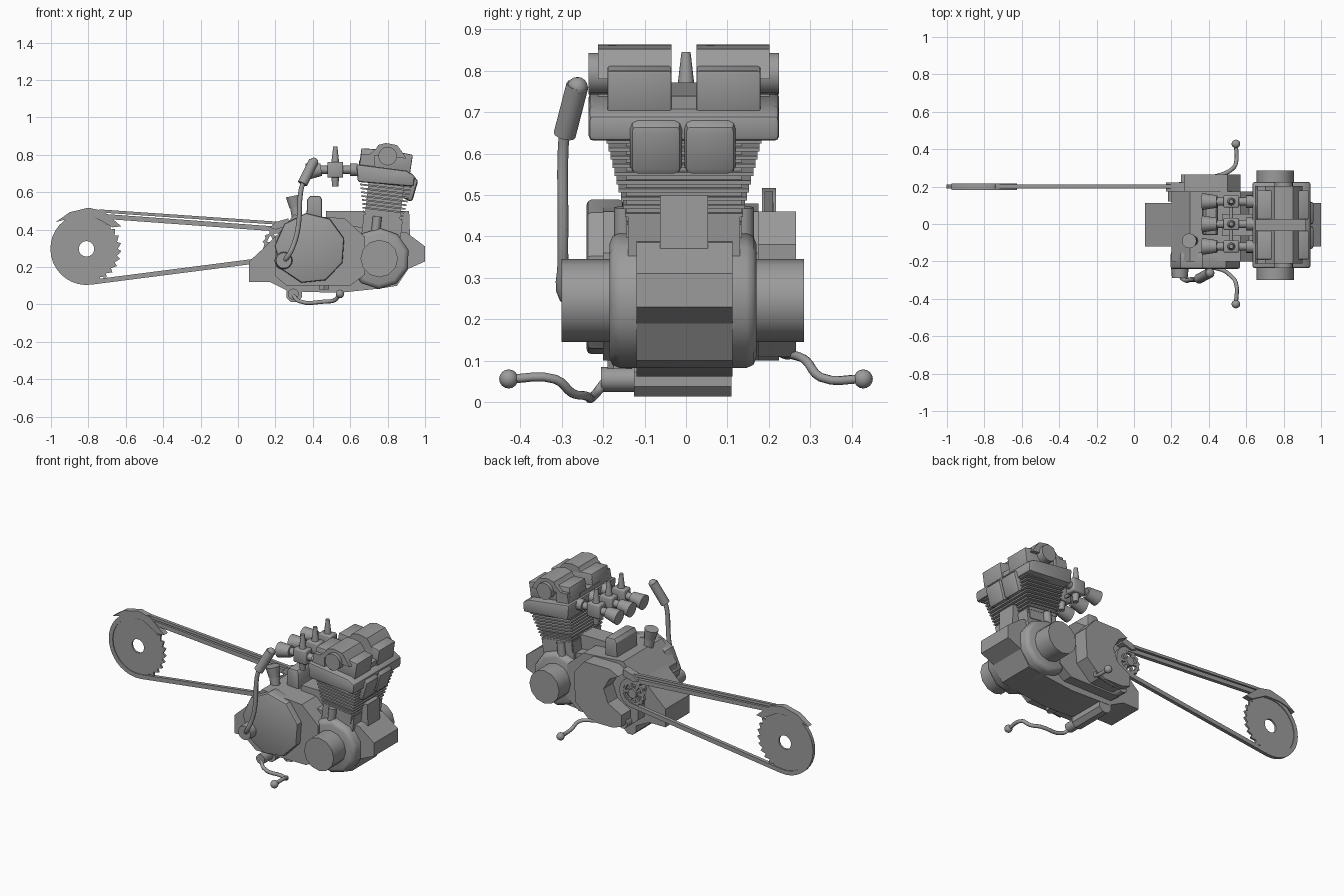
import bpy, bmesh, math
from mathutils import Vector, Matrix

if "Cube" in bpy.data.objects:
    bpy.data.objects.remove(bpy.data.objects["Cube"])

metal = bpy.data.materials.new("cast_grey_metal")
metal.use_nodes = True
GREY = (0.33, 0.33, 0.33, 1)
metal.diffuse_color = GREY
metal.node_tree.nodes["Principled BSDF"].inputs["Base Color"].default_value = GREY
TILT = 0.12


def link(name, data):
    ob = bpy.data.objects.new(name, data)
    bpy.context.collection.objects.link(ob)
    data.materials.append(metal)
    return ob


def finish(name, bm, bevel=0.0, smooth=47):
    bmesh.ops.recalc_face_normals(bm, faces=bm.faces)
    if bevel:
        sharp = [e for e in bm.edges if e.calc_face_angle(0) > 1.0]
        bmesh.ops.bevel(bm, geom=sharp, offset=bevel, segments=2, affect='EDGES', profile=0.5)
    for f in bm.faces:
        f.smooth = True
    for e in bm.edges:
        e.smooth = e.calc_face_angle(0) < math.radians(smooth)
    me = bpy.data.meshes.new(name)
    bm.to_mesh(me)
    bm.free()
    return link(name, me)


def prism(name, pts, y0, y1, bevel=0.0, smooth=30):
    # side profile (x, z) pushed across the width
    bm = bmesh.new()
    face = bm.faces.new([bm.verts.new((x, y0, z)) for x, z in pts])
    ext = bmesh.ops.extrude_face_region(bm, geom=[face])["geom"]
    bmesh.ops.translate(bm, vec=(0, y1 - y0, 0), verts=[v for v in ext if isinstance(v, bmesh.types.BMVert)])
    if not any(len(f.verts) > 2 and all(abs(v.co.y - y0) < 1e-5 for v in f.verts) for f in bm.faces):
        bm.faces.new([v for v in bm.verts if abs(v.co.y - y0) < 1e-5])
    return finish(name, bm, bevel, smooth)


def circle(cx, cz, r, n, a0=0.0):
    return [(cx + r * math.cos(a0 + i * math.tau / n), cz + r * math.sin(a0 + i * math.tau / n)) for i in range(n)]


def ring(name, outer, inner, y0, y1):
    # closed band between two matching side outlines
    bm = bmesh.new()
    loops = [[bm.verts.new((x, y, z)) for x, z in pts] for pts, y in
             ((outer, y0), (outer, y1), (inner, y1), (inner, y0))]
    n = len(outer)
    for k in range(4):
        a, b = loops[k], loops[(k + 1) % 4]
        for i in range(n):
            j = (i + 1) % n
            bm.faces.new((a[i], a[j], b[j], b[i]))
    return finish(name, bm, smooth=30)


def rod(name, p0, p1, r0, r1=None, n=16, smooth=47):
    p0, p1 = Vector(p0), Vector(p1)
    d = p1 - p0
    bm = bmesh.new()
    rot = Vector((0, 0, 1)).rotation_difference(d).to_matrix().to_4x4()
    bmesh.ops.create_cone(bm, cap_ends=True, segments=n, radius1=r0, radius2=r0 if r1 is None else r1,
                          depth=d.length, matrix=Matrix.Translation((p0 + p1) / 2) @ rot)
    return finish(name, bm, smooth=smooth)


def box(name, centre, size, tilt=0.0, bevel=0.0):
    bm = bmesh.new()
    mat = Matrix.Translation(centre) @ Matrix.Rotation(tilt, 4, 'Y') @ Matrix.Diagonal((*size, 1))
    bmesh.ops.create_cube(bm, size=1, matrix=mat)
    return finish(name, bm, bevel)


def tube(name, pts, r):
    cu = bpy.data.curves.new(name, 'CURVE')
    cu.dimensions = '3D'
    cu.bevel_depth, cu.bevel_resolution, cu.resolution_u = r, 2, 4
    cu.use_fill_caps = True
    sp = cu.splines.new('BEZIER')
    sp.bezier_points.add(len(pts) - 1)
    for b, p in zip(sp.bezier_points, pts):
        b.co = p
        b.handle_left_type = b.handle_right_type = 'AUTO'
    return link(name, cu)


def ball(name, p, r):
    bm = bmesh.new()
    bmesh.ops.create_uvsphere(bm, u_segments=14, v_segments=8, radius=r, matrix=Matrix.Translation(p))
    return finish(name, bm)


# crankcase: central spine, main body, side covers
prism("case_spine", [(.06, .12), (.17, .12), (.27, .07), (.54, .062), (.76, .085), (.85, .1), (.91, .19), (1, .23),
                     (1, .31), (.9, .385), (.6, .42), (.3, .46), (.125, .29), (.06, .23)], -.12, .112)
prism("case_body", [(.2, .15), (.26, .1), (.6, .1), (.68, .16), (.68, .36), (.57, .46), (.3, .48), (.2, .36)],
      -.2, .175)
prism("right_cover", circle(.385, .3, .19, 9, .28), -.24, -.15, .012)
prism("left_cover", [(.25, .13), (.31, .11), (.46, .11), (.56, .2), (.57, .38), (.5, .46), (.33, .46), (.27, .43),
                     (.33, .4), (.37, .33), (.34, .25), (.25, .2)], .12, .265)
prism("case_top_block", [(.47, .4), (.47, .5), (.915, .5), (.92, .35)], -.063, .053)
prism("starter_housing", [(.365, .44), (.37, .56), (.385, .58), (.44, .58), (.45, .56), (.45, .44)], -.06, .14, .01)
rod("filler_neck", (.32, -.09, .44), (.305, -.09, .53), .028)
rod("filler_cap", (.307, -.09, .52), (.295, -.09, .58), .032, .04, 12)
prism("oil_sump", circle(.3, .055, .045, 8, math.pi / 8), -.125, .11)
rod("drain_plug", (.46, -.16, .08), (.46, -.16, .11), .03, n=6)

# crankshaft housing at the front
prism("crank_housing", circle(.755, .245, .163, 10, .3), -.185, .17, .025, 47)
rod("crank_end_cover", (.755, -.3, .245), (.755, .285, .245), .1, n=12)

# finned cylinders
base, top = Vector((.772, -.005, .43)), Vector((.79, -.005, .655))
box("cylinder_base", (.77, -.005, .41), (.21, .27, .1), TILT)
box("cylinder_barrel", (base + top) / 2, (.19, .28, .27), TILT)
FINS = 11
for i in range(FINS):
    t = i / (FINS - 1)
    box("cooling_fin", base.lerp(top, .06 + .9 * t), (.2 + .08 * t, .275 + .1 * t, .009), TILT)
for y in (-.15, .14):
    rod("oil_return_pipe", (.73, y, .33), (.745, y, .47), .024, n=8)

# cylinder head and exhaust ports
prism("cylinder_head", [(.632, .75), (.9, .715), (.945, .69), (.94, .63), (.64, .655)], -.235, .225, .012)
for y0, y1 in ((-.135, -.01), (-.004, .12)):
    prism("exhaust_port", [(.85, .7), (.93, .69), (.965, .665), (.93, .545), (.84, .59)], y0, y1, .018)

# valve covers
box("cover_bridge", (.78, -.005, .735), (.27, .2, .04), TILT)
for y0, y1 in ((-.19, -.035), (.025, .18)):
    prism("valve_cover", [(.645, .72), (.66, .835), (.74, .83), (.86, .815), (.935, .8), (.92, .7)], y0, y1, .006)
for y0, y1 in ((-.212, -.035), (.025, .202)):
    prism("cam_cap", [(.7, .80), (.74, .835), (.75, .853), (.79, .863), (.85, .852), (.875, .82), (.9, .78)], y0, y1)
    prism("cover_ledge", [(.648, .74), (.66, .805), (.73, .8), (.73, .72)], y0, y1)
for y0, y1 in ((-.235, -.17), (.16, .225)):
    rod("cam_end_plug", (.8, y0, .793), (.8, y1, .793), .05)

# three carburettors
for y in (-.12, 0, .12):
    rod("intake_pipe", (.42, y, .72), (.66, y, .72), .022)
    rod("intake_flange", (.6, y, .72), (.64, y, .72), .034)
    rod("intake_bell", (.365, y, .71), (.445, y, .72), .045, .033)
    box("carburettor_body", (.52, y, .72), (.085, .065, .085), 0, .008)
    rod("slide_chamber", (.52, y, .75), (.52, y, .845), .022, .011)
    rod("float_bowl", (.52, y, .63), (.52, y, .69), .016, .022)
rod("carburettor_link", (.52, -.12, .7), (.52, .12, .7), .01, n=8)

# drive sprockets
REAR, FRONT = (-.81, .297), (.21, .325)


def toothed(c, r, depth, teeth):
    pts = []
    for i in range(teeth * 2):
        rr, a = (r if i % 2 else r - depth), math.tau * (i + (.45 if i % 2 else 0)) / (teeth * 2)
        pts.append((c[0] + rr * math.cos(a), c[1] + rr * math.sin(a)))
    return pts


ring("rear_sprocket", toothed(REAR, .187, .02, 28), circle(*REAR, .041, 56), .194, .206)
ring("front_sprocket_rim", toothed(FRONT, .08, .012, 14), circle(*FRONT, .055, 28), .192, .208)
prism("front_sprocket_hub", circle(*FRONT, .028, 14), .12, .22)
for i in range(6):
    spoke = box("front_sprocket_spoke", (.042, 0, 0), (.045, .014, .018))
    spoke.matrix_world = Matrix.Translation((FRONT[0], .2, FRONT[1])) @ Matrix.Rotation(i * math.tau / 6, 4, 'Y')


# chain loop wraps both sprockets
def chain_loop(offset, big=.18, small=.078, steps=18):
    dx, dz = FRONT[0] - REAR[0], FRONT[1] - REAR[1]
    lean, phi = math.atan2(dz, dx), math.acos((big - small) / math.hypot(dx, dz))
    pts = []
    for c, r, a0, a1 in ((REAR, big, phi, math.tau - phi), (FRONT, small, -phi, phi)):
        for i in range(steps + 1):
            a = lean + a0 + (a1 - a0) * i / steps
            pts.append((c[0] + (r + offset) * math.cos(a), c[1] + (r + offset) * math.sin(a)))
    return pts


ring("drive_chain", chain_loop(.013), chain_loop(-.013), .189, .211)
prism("chain_guard_rail", [(-.76, .493), (-.74, .508), (.25, .44), (.25, .424)], .19, .21)
prism("rear_chain_guard", [(-.975, .44), (-.9, .493), (-.8, .517), (-.72, .5), (-.625, .418), (-.67, .412),
                           (-.77, .468), (-.87, .468)], .183, .217)
prism("front_chain_guard", [(.17, .41), (.2, .44), (.27, .46), (.27, .42), (.2, .4)], .175, .222)

# kick starter
rod("kick_boss", (.245, -.2, .235), (.245, -.29, .235), .05, .042)
tube("kick_arm", [(.235, -.25, .23), (.262, -.293, .25), (.305, -.297, .34), (.325, -.297, .44), (.335, -.297, .6),
                  (.35, -.293, .66)], .013)
rod("kick_pedal", (.345, -.293, .645), (.405, -.262, .765), .027, n=12)
ball("kick_pedal_end", (.405, -.262, .76), .025)

# foot levers
rod("right_lever_pivot", (.295, -.205, .055), (.295, -.12, .055), .03, n=10)
tube("right_lever", [(.295, -.195, .05), (.325, -.22, .018), (.47, -.245, .016), (.515, -.275, .022), (.545, -.315, .055),
                     (.545, -.43, .056)], .011)
rod("left_lever_pivot", (.27, .15, .13), (.27, .225, .13), .03, n=10)
tube("left_lever", [(.27, .215, .13), (.32, .232, .117), (.47, .265, .112), (.52, .29, .1), (.545, .325, .06),
                    (.545, .43, .056)], .011)
for side in (-1, 1):
    ball("lever_knob", (.545, .428 * side, .056), .023)
